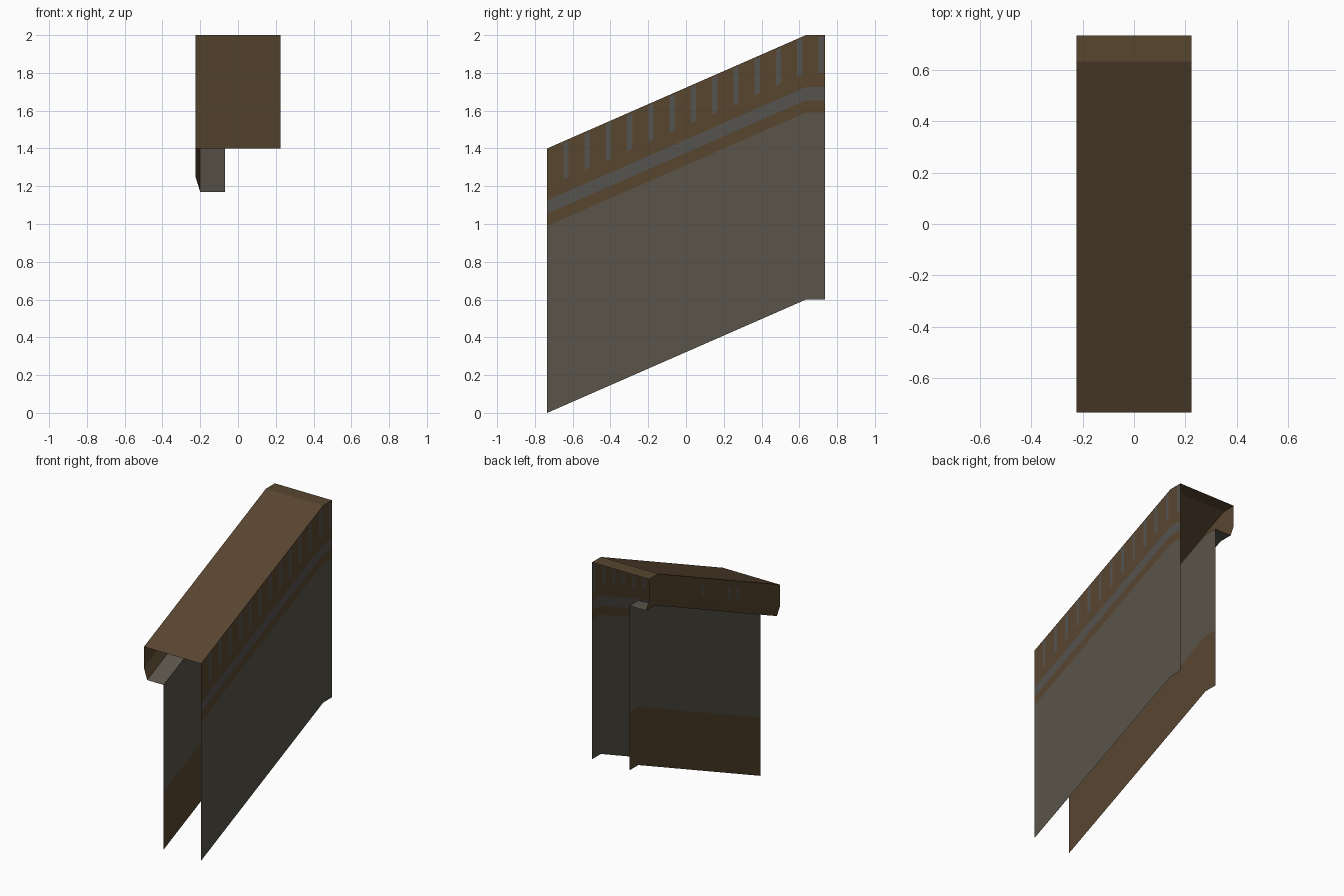
import bpy

if "Cube" in bpy.data.objects:
    bpy.data.objects.remove(bpy.data.objects["Cube"])

# materials
def mat(name, rgb):
    m = bpy.data.materials.new(name)
    m.diffuse_color = (*rgb, 1)
    m.use_nodes = True
    m.node_tree.nodes["Principled BSDF"].inputs["Base Color"].default_value = m.diffuse_color
    return m

MATS = [mat("brown_paint", (0.098, 0.061, 0.030)),
        mat("warm_grey", (0.100, 0.089, 0.068)),
        mat("worn_steel_grey", (0.092, 0.087, 0.078))]
BROWN, GREY, STEEL = range(3)

FRONT, KINK, BACK = -0.735, 0.635, 0.735

def top_z(y):
    """Height of the cap: rises to the kink, then runs level."""
    return 1.4 + 0.6 * (min(y, KINK) - FRONT) / (KINK - FRONT)

def sweep(name, section, rule, cuts=()):
    """Sweep a section of (x, depth below cap) along the sloped run.
    rule(row, y) gives each face's colour."""
    ys = sorted({FRONT, KINK, BACK, *cuts})
    verts = [(x, y, top_z(y) - d) for x, d in section for y in ys]
    n = len(ys)
    faces, cols = [], []
    for r in range(len(section) - 1):
        for j in range(n - 1):
            a, b = r * n + j, (r + 1) * n + j
            faces.append((a, b, b + 1, a + 1))
            cols.append(rule(r, (ys[j] + ys[j + 1]) / 2))
    me = bpy.data.meshes.new(name)
    me.from_pydata(verts, [], faces)
    for m in MATS:
        me.materials.append(m)
    for p, c in zip(me.polygons, cols):
        p.material_index = c
    ob = bpy.data.objects.new(name, me)
    bpy.context.collection.objects.link(ob)
    return ob

HALF = 0.014  # half width of a worn streak

def streak_cuts(centres):
    return [c + s * HALF for c in centres for s in (-1, 1)]

def in_streak(y, centres):
    return any(abs(y - c) < HALF for c in centres)

# left wall: brown skirting below, grey above
sweep("left_wall", [(-0.07, 1.4), (-0.07, 0.985), (-0.07, 0.23)],
      lambda r, y: (BROWN, GREY)[r])

# handrail lip: grey underside, brown bevel and side with a few streaks
lip_marks = [0.13, -0.165, -0.26]
sweep("rail_lip",
      [(-0.07, 0.23), (-0.20, 0.23), (-0.225, 0.15),
       (-0.225, 0.13), (-0.225, 0.05), (-0.225, 0)],
      lambda r, y: GREY if r == 0 else
      STEEL if r == 3 and in_streak(y, lip_marks) else BROWN,
      streak_cuts(lip_marks))

# cap on top
sweep("rail_cap", [(-0.225, 0), (0.225, 0)], lambda r, y: BROWN)

# right wall: streaked brown band, two stripes, grey panel
marks = [-0.635 + 0.1125 * i for i in range(13)]
bands = [BROWN, BROWN, BROWN, STEEL, BROWN, GREY]
sweep("right_wall",
      [(0.225, d) for d in (0, 0.01, 0.20, 0.275, 0.345, 0.41, 1.4)],
      lambda r, y: STEEL if r == 1 and in_streak(y, marks) else bands[r],
      streak_cuts(marks))
